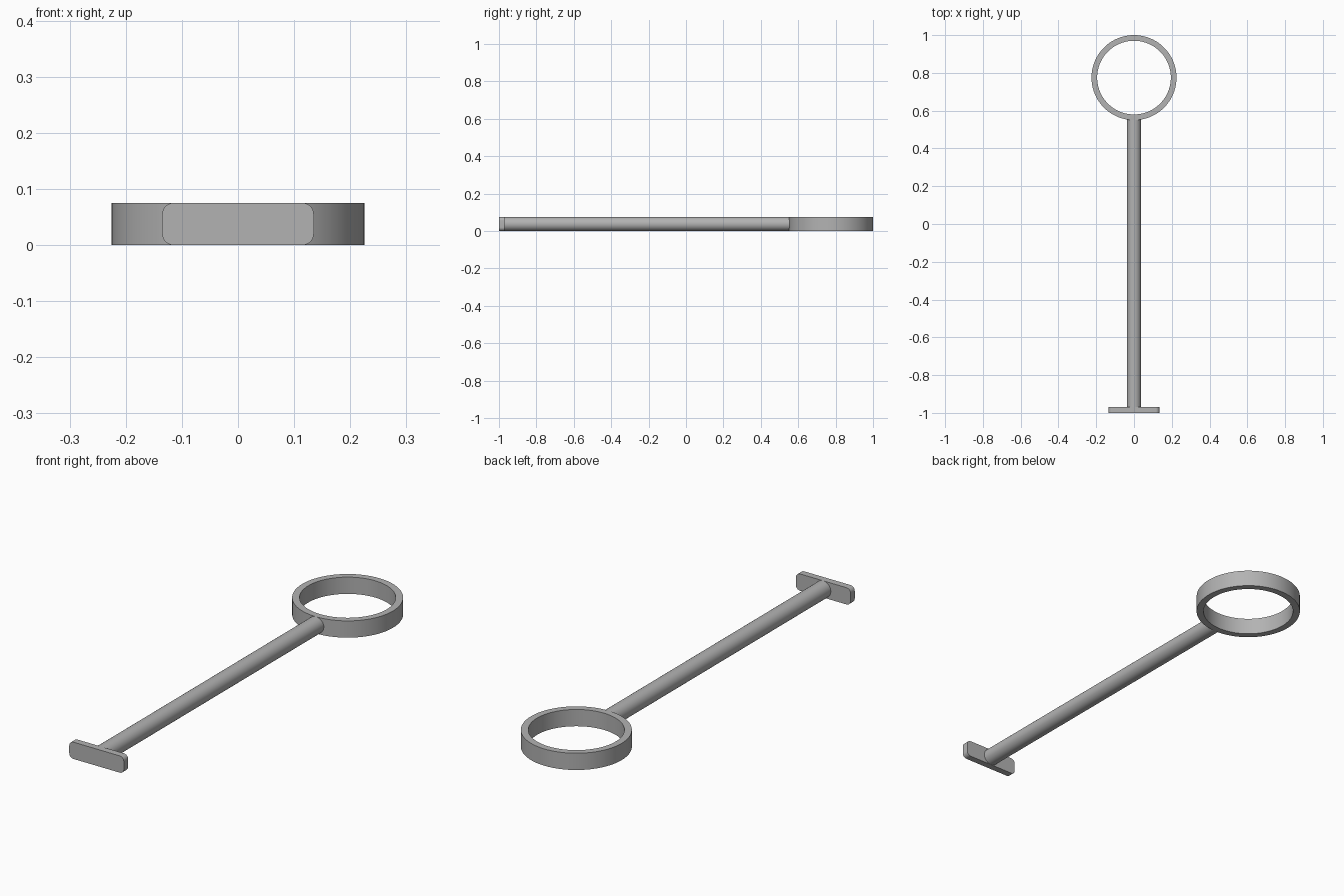
import bpy, bmesh, math
from mathutils import Matrix

cube = bpy.data.objects.get("Cube")
if cube:
    bpy.data.objects.remove(cube, do_unlink=True)

HEIGHT = 0.075
MID = HEIGHT / 2
RING_Y, RING_OUT, RING_IN = 0.775, 0.225, 0.195

grey = bpy.data.materials.new("plain grey")
grey.use_nodes = True
colour = (0.45, 0.45, 0.45, 1)
grey.diffuse_color = colour
grey.node_tree.nodes["Principled BSDF"].inputs["Base Color"].default_value = colour


def finish(name, bm):
    bmesh.ops.recalc_face_normals(bm, faces=bm.faces)
    mesh = bpy.data.meshes.new(name)
    bm.to_mesh(mesh)
    bm.free()
    mesh.materials.append(grey)
    obj = bpy.data.objects.new(name, mesh)
    bpy.context.collection.objects.link(obj)
    bpy.ops.object.select_all(action='DESELECT')
    obj.select_set(True)
    bpy.context.view_layer.objects.active = obj
    bpy.ops.object.shade_smooth_by_angle(angle=math.radians(35))
    return obj


# Ring: a rectangular section spun around the vertical axis
bm = bmesh.new()
section = [bm.verts.new((0, RING_Y + r, z)) for r, z in
           ((RING_IN, 0), (RING_OUT, 0), (RING_OUT, HEIGHT), (RING_IN, HEIGHT))]
edges = [bm.edges.new((section[i], section[(i + 1) % 4])) for i in range(4)]
bmesh.ops.spin(bm, geom=section + edges, cent=(0, RING_Y, 0), axis=(0, 0, 1),
               angle=math.tau, steps=96, use_merge=True)
bmesh.ops.remove_doubles(bm, verts=bm.verts, dist=1e-5)
finish("ring", bm)

# Rod: round bar from the end plate into the ring wall
bm = bmesh.new()
start, end = -0.98, RING_Y - RING_OUT + 0.012
bmesh.ops.create_cone(bm, cap_ends=True, segments=48, radius1=MID, radius2=MID,
                      depth=end - start,
                      matrix=Matrix.Translation((0, (start + end) / 2, MID))
                      @ Matrix.Rotation(math.pi / 2, 4, 'X'))
finish("rod", bm)

# End plate: rounded rectangle extruded along the rod
bm = bmesh.new()
half, radius, thick, steps = 0.135, 0.02, 0.03, 8
outline = []
for quarter, (sx, sz) in enumerate(((1, 1), (-1, 1), (-1, -1), (1, -1))):
    for i in range(steps + 1):
        a = (quarter + i / steps) * math.pi / 2
        outline.append(bm.verts.new((sx * (half - radius) + radius * math.cos(a), -1,
                                     MID + sz * (MID - radius) + radius * math.sin(a))))
face = bm.faces.new(outline)
grown = bmesh.ops.extrude_face_region(bm, geom=[face], use_keep_orig=True)["geom"]
bmesh.ops.translate(bm, vec=(0, thick, 0),
                    verts=[v for v in grown if isinstance(v, bmesh.types.BMVert)])
finish("end_plate", bm)
